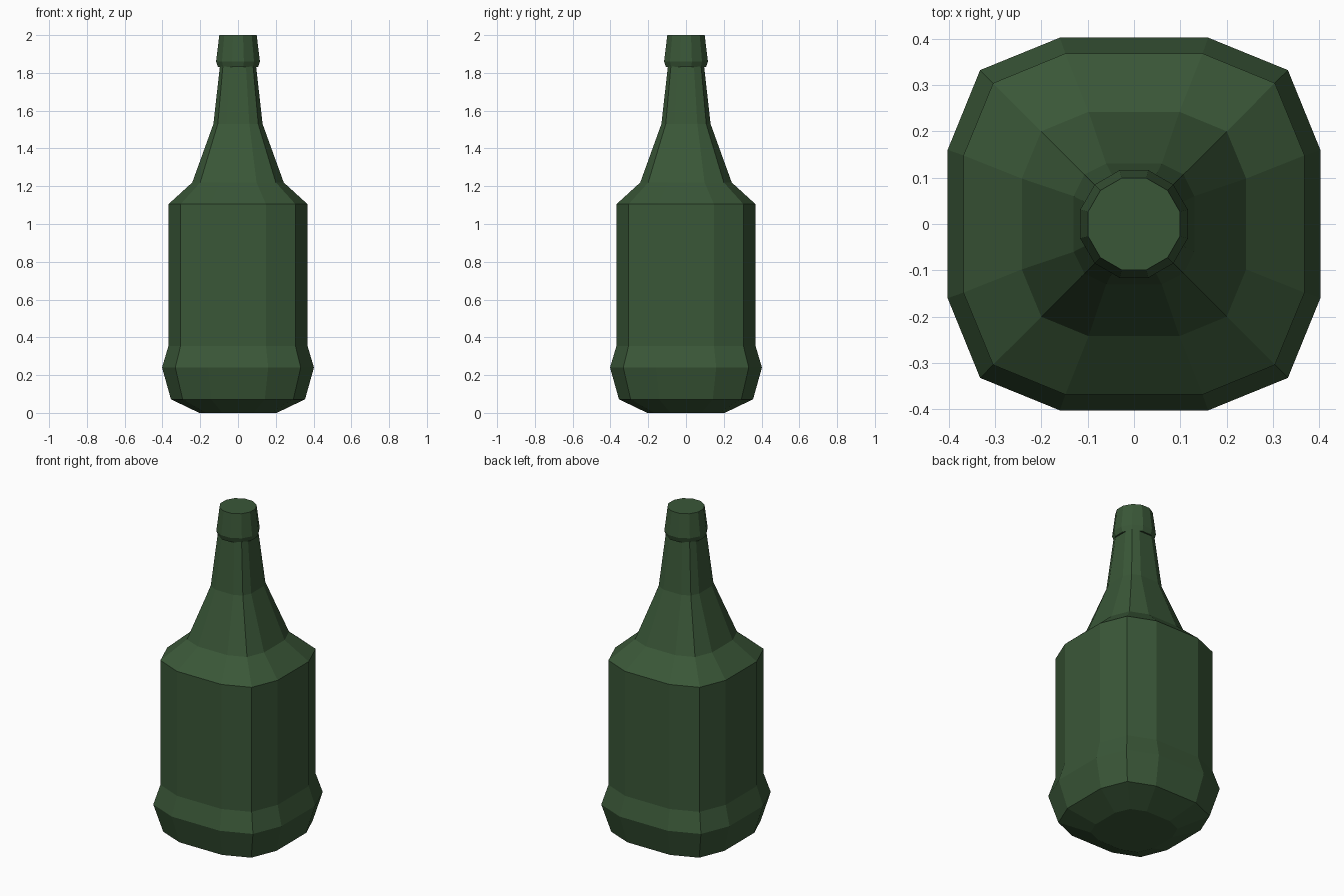
import bpy
import bmesh

cube = bpy.data.objects.get("Cube")
if cube:
    bpy.data.objects.remove(cube, do_unlink=True)

# Single bottle-green colour
green = bpy.data.materials.new("bottle green")
green.use_nodes = True
colour = (0.042, 0.095, 0.039, 1)
green.diffuse_color = colour
bsdf = next(n for n in green.node_tree.nodes if n.type == 'BSDF_PRINCIPLED')
bsdf.inputs["Base Color"].default_value = colour


def section(half, corner, side):
    """Twelve-sided rounded square, one quarter turned four times."""
    points = []
    x_y = [(half, -side), (half, side), (corner, corner)]
    for _ in range(4):
        points += x_y
        x_y = [(-y, x) for x, y in x_y]
    return points


def loft(name, rings):
    """Skin a stack of (z, half width, corner, side) sections."""
    bm = bmesh.new()
    loops = [[bm.verts.new((x, y, z)) for x, y in section(h, c, s)]
             for z, h, c, s in rings]
    for low, high in zip(loops, loops[1:]):
        for i in range(len(low)):
            j = (i + 1) % len(low)
            bm.faces.new((low[i], low[j], high[j], high[i]))
    bm.faces.new(loops[0][::-1])
    bm.faces.new(loops[-1])
    bmesh.ops.recalc_face_normals(bm, faces=bm.faces)
    mesh = bpy.data.meshes.new(name)
    bm.to_mesh(mesh)
    bm.free()
    mesh.materials.append(green)
    obj = bpy.data.objects.new(name, mesh)
    bpy.context.collection.objects.link(obj)
    return obj


# Body with flared foot, straight wall, shoulder and tapering neck
loft("bottle_body", [
    (0.0, 0.205, 0.168, 0.082),
    (0.072, 0.355, 0.293, 0.142),
    (0.24, 0.402, 0.332, 0.16),
    (0.355, 0.368, 0.304, 0.148),
    (1.105, 0.368, 0.304, 0.148),
    (1.22, 0.242, 0.2, 0.098),
    (1.53, 0.13, 0.107, 0.06),
    (1.835, 0.096, 0.08, 0.042),
])

# Rounder stopper cap with a narrow lip under it
loft("bottle_cap", [(z, r, r * 0.732, r * 0.268) for z, r in
                    [(1.83, 0.106), (1.86, 0.116), (2.0, 0.099)]])
